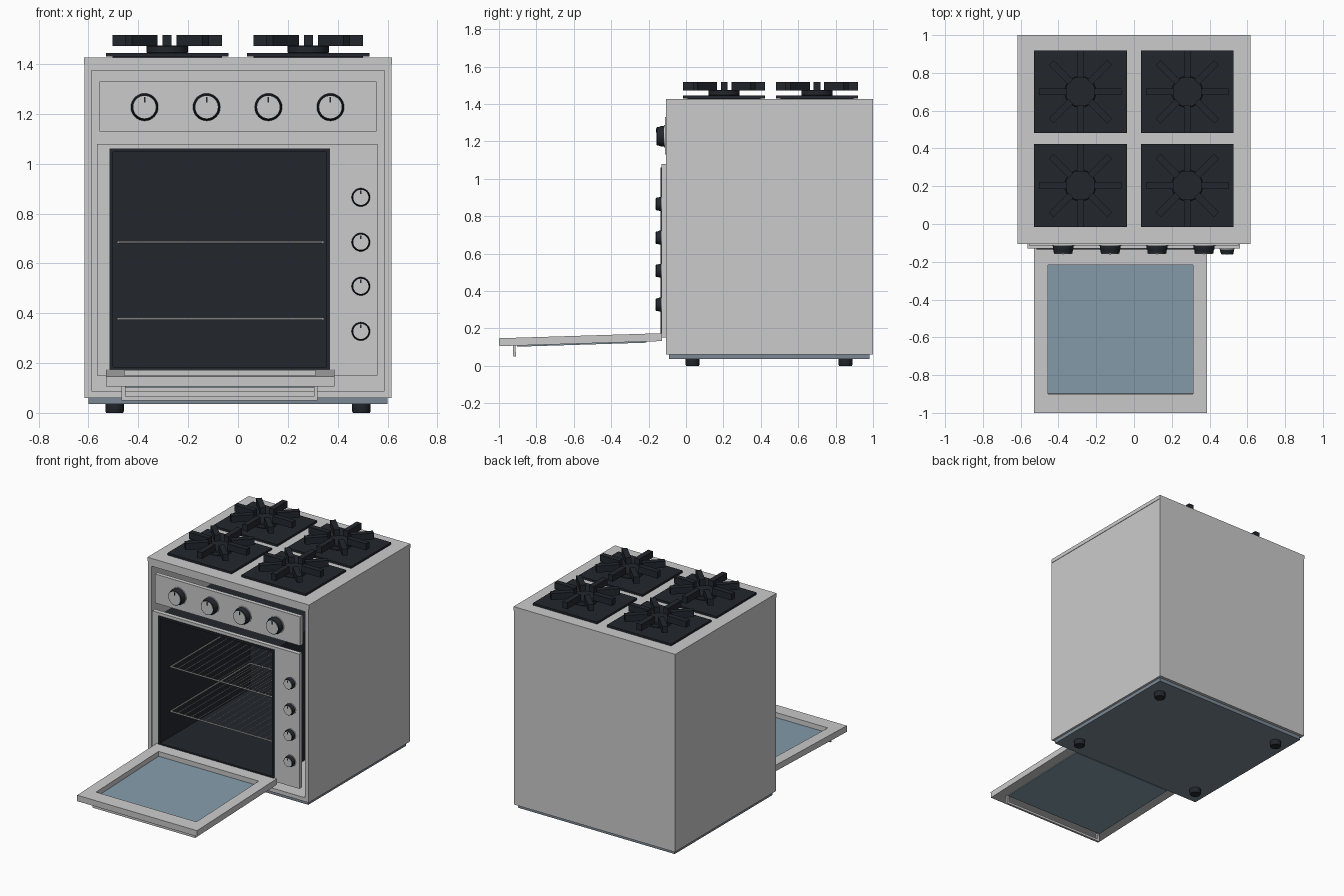
import bpy, bmesh
from math import pi, cos, sin, atan2
from mathutils import Matrix, Vector

if "Cube" in bpy.data.objects:
    bpy.data.objects.remove(bpy.data.objects["Cube"])


def material(name, col):
    m = bpy.data.materials.new(name)
    m.diffuse_color = (*col, 1)
    m.use_nodes = True
    m.node_tree.nodes["Principled BSDF"].inputs["Base Color"].default_value = m.diffuse_color
    return m


BLACK = material("black_enamel", (0.016, 0.02, 0.026))
GLASS = material("door_glass", (0.23, 0.33, 0.40))
BASE = material("base_grey", (0.2, 0.25, 0.3))


def finish(name, bm, mat=None, smooth=False):
    bmesh.ops.recalc_face_normals(bm, faces=bm.faces)
    me = bpy.data.meshes.new(name)
    bm.to_mesh(me)
    bm.free()
    ob = bpy.data.objects.new(name, me)
    bpy.context.collection.objects.link(ob)
    if mat:
        me.materials.append(mat)
    if smooth:
        bpy.ops.object.select_all(action='DESELECT')
        ob.select_set(True)
        bpy.context.view_layer.objects.active = ob
        bpy.ops.object.shade_smooth_by_angle(angle=0.6)
    return ob


def add_box(bm, x, y, z, mat4=Matrix()):
    c = Vector((sum(x) / 2, sum(y) / 2, sum(z) / 2))
    s = (x[1] - x[0], y[1] - y[0], z[1] - z[0])
    return bmesh.ops.create_cube(bm, size=1, matrix=mat4 @ Matrix.Translation(c) @ Matrix.Diagonal((*s, 1)))


def box(name, x, y, z, mat=None, mat4=Matrix()):
    bm = bmesh.new()
    add_box(bm, x, y, z, mat4)
    return finish(name, bm, mat)


def add_rod(bm, a, b, r, seg=8):
    a, b = Vector(a), Vector(b)
    d = b - a
    m = Matrix.Translation((a + b) / 2) @ d.to_track_quat('Z', 'Y').to_matrix().to_4x4()
    bmesh.ops.create_cone(bm, cap_ends=True, segments=seg, radius1=r, radius2=r, depth=d.length, matrix=m)


def lathe(name, profile, mat4, mat=None, seg=32):
    # profile of (radius, height) points spun about local z
    bm = bmesh.new()
    vs = [bm.verts.new((r, 0, h)) for r, h in profile]
    es = [bm.edges.new(p) for p in zip(vs, vs[1:])]
    bmesh.ops.spin(bm, geom=vs + es, axis=(0, 0, 1), cent=(0, 0, 0), angle=2 * pi, steps=seg)
    bmesh.ops.remove_doubles(bm, verts=bm.verts, dist=1e-5)
    bm.transform(mat4)
    return finish(name, bm, mat, True)


def open_box(name, x, y, z, thick, mat=None):
    # hollow box without its front side, walls grown inward
    bm = bmesh.new()
    add_box(bm, x, y, z)
    bm.normal_update()
    front = [f for f in bm.faces if f.normal.y < -0.9]
    bmesh.ops.delete(bm, geom=front, context='FACES_ONLY')
    bmesh.ops.reverse_faces(bm, faces=[f for f in bm.faces
                                       if f.normal.dot(f.calc_center_median() - Vector((sum(x) / 2, sum(y) / 2, sum(z) / 2))) < 0])
    me = bpy.data.meshes.new(name)
    bm.to_mesh(me)
    bm.free()
    ob = bpy.data.objects.new(name, me)
    bpy.context.collection.objects.link(ob)
    if mat:
        me.materials.append(mat)
    s = ob.modifiers.new("walls", 'SOLIDIFY')
    s.thickness, s.offset, s.use_even_offset = thick, -1, True
    return ob


def frame(name, outer, inner, depth, to3d, mat=None):
    # rectangular frame; rects are (u0, u1, v0, v1)
    bm = bmesh.new()
    loops = []
    for r in (outer, inner):
        for w in depth:
            loops.append([bm.verts.new(to3d(u, v, w)) for u, v in
                          ((r[0], r[2]), (r[1], r[2]), (r[1], r[3]), (r[0], r[3]))])
    for a, b in ((0, 1), (1, 3), (3, 2), (2, 0)):
        for i in range(4):
            j = (i + 1) % 4
            bm.faces.new((loops[a][i], loops[a][j], loops[b][j], loops[b][i]))
    return finish(name, bm, mat)


# cabinet shell, cooktop slab, plinth, feet
open_box("cabinet", (-.615, .615), (-.107, 1), (.06, 1.40), .027)
box("cooktop", (-.618, .618), (-.107, 1), (1.40, 1.427))
box("plinth", (-.60, .60), (-.09, .98), (.035, .06), BASE)
for x in (-.495, .495):
    for y in (.035, .853):
        lathe("foot", [(0, 0), (.034, 0), (.037, .006), (.037, .037), (0, .037)],
              Matrix.Translation((x, y, 0)), BLACK, 24)

# oven front, cavity and control panel
frame("oven_front", (-.565, .56, .15, 1.08), (-.515, .37, .17, 1.06), (-.13, -.10),
      lambda u, v, w: (u, w, v))
open_box("oven_cavity", (-.515, .37), (-.136, .86), (.17, 1.06), .014, BLACK)
box("control_panel", (-.555, .555), (-.113, -.085), (1.13, 1.33))

# wire racks
for z in (.685, .377):
    bm = bmesh.new()
    y0, y1 = -.05, .82
    for y in (y0, y1):
        add_rod(bm, (-.48, y, z), (.34, y, z), .005)
    for x in (-.48, .34):
        add_rod(bm, (x, y0, z), (x, y1, z), .005)
    for i in range(1, 16):
        x = -.48 + .82 * i / 16
        add_rod(bm, (x, y0, z), (x, y1, z), .003, 6)
    finish("oven_rack", bm, None, True)


# knobs: bezel, black skirt, grey cap, pointer
def knob(x, y, z, r, length):
    m = Matrix.Translation((x, y, z)) @ Matrix.Rotation(pi / 2, 4, 'X')
    L = length
    lathe("knob_bezel", [(0, -.003), (r * 1.08, -.003), (r * 1.08, .004), (0, .004)], m)
    lathe("knob_skirt", [(0, .003), (r, .003), (r, L * .45), (r * .93, L * .6), (r * .9, L * .96),
                         (r * .84, L), (0, L)], m, BLACK)
    lathe("knob_cap", [(0, L - .002), (r * .82, L - .002), (r * .82, L + .002), (0, L + .002)], m)
    box("knob_pointer", (-.003, .003), (r * .35, r * .75), (L, L + .0035), BLACK, m)


for x in (-.375, -.126, .122, .371):
    knob(x, -.113, 1.227, .055, .044)
for z in (.865, .685, .508, .327):
    knob(.493, -.13, z, .037, .03)

# burners: plate, cap and eight radial arms
for cx in (-.284, .282):
    for cy in (.70, .204):
        box("burner_plate", (cx - .246, cx + .246), (cy - .219, cy + .219), (1.430, 1.444), BLACK)
        box("burner_seat", (cx - .22, cx + .22), (cy - .195, cy + .195), (1.425, 1.432), BLACK)
        lathe("burner_cap", [(0, 1.443), (.08, 1.443), (.083, 1.447), (.083, 1.471), (.079, 1.475), (0, 1.475)],
              Matrix.Translation((cx, cy, 0)), BLACK)
        bm = bmesh.new()
        for i in range(8):
            m = Matrix.Translation((cx, cy, 0)) @ Matrix.Rotation(i * pi / 4, 4, 'Z')
            add_box(bm, (.072, .219), (-.018, .018), (1.472, 1.517), m)
        finish("burner_grate", bm, BLACK)

# open door, drawn flat then tilted down about its hinge
HX, HY, HZ = 0, -.13, .174
TILT = Matrix.Translation((HX, HY, HZ)) @ Matrix.Rotation(atan2(.027, .87), 4, 'X')
T = .042
frame("door_frame", (-.53, .387, -.87, 0), (-.455, .312, -.77, -.088), (-T, 0),
      lambda u, v, w: TILT @ Vector((u, v, w)))
box("door_glass", (-.46, .317), (-.775, -.083), (-T - .006, -T + .008), GLASS, TILT)

# door handle: bar on two posts
bm = bmesh.new()
for x in (-.467, .304):
    add_box(bm, (x, x + .016), (-.797, -.783), (-.098, -T + .002), TILT)
add_box(bm, (-.467, .32), (-.797, -.783), (-.100, -.084), TILT)
finish("door_handle", bm)
